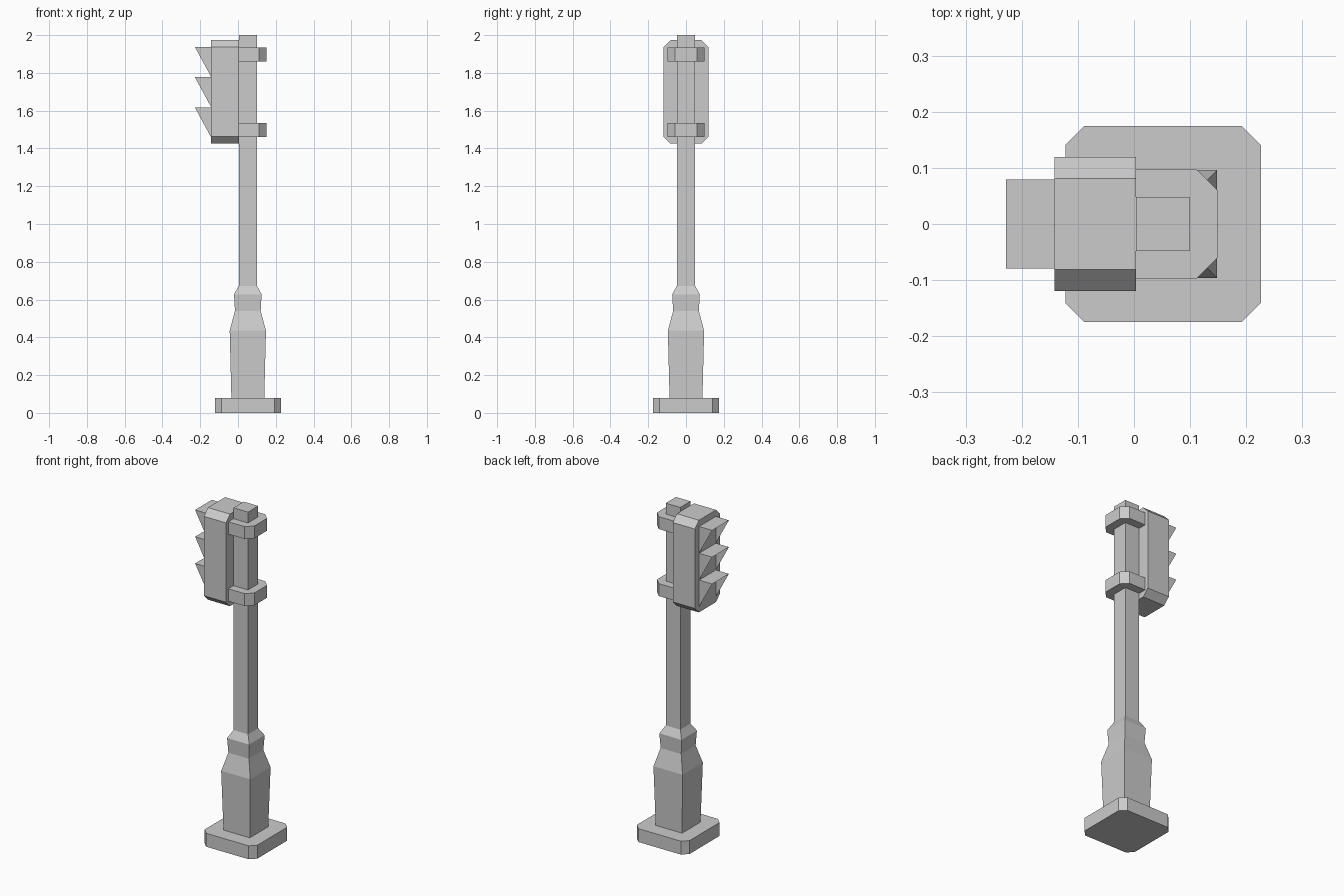
import bpy
import bmesh

if "Cube" in bpy.data.objects:
    bpy.data.objects.remove(bpy.data.objects["Cube"])

POLE_X = 0.052   # centre line of the pole
BACK_X = 0.004   # plane where the lamp housing meets the pole


def new_object(name, bm):
    bmesh.ops.remove_doubles(bm, verts=bm.verts, dist=1e-5)
    mesh = bpy.data.meshes.new(name)
    bm.to_mesh(mesh)
    bm.free()
    obj = bpy.data.objects.new(name, mesh)
    bpy.context.collection.objects.link(obj)
    return obj


def extrude_outline(name, points, offset):
    """Closed solid from a planar outline swept along an offset vector."""
    bm = bmesh.new()
    face = bm.faces.new([bm.verts.new(p) for p in points])
    result = bmesh.ops.extrude_face_region(bm, geom=[face], use_keep_orig=True)
    verts = [g for g in result["geom"] if isinstance(g, bmesh.types.BMVert)]
    bmesh.ops.translate(bm, vec=offset, verts=verts)
    bmesh.ops.recalc_face_normals(bm, faces=bm.faces)
    return new_object(name, bm)


def chamfered(hw, hh, c):
    """Rectangle outline with all four corners cut."""
    return [(hw, -hh + c), (hw, hh - c), (hw - c, hh), (-hw + c, hh),
            (-hw, hh - c), (-hw, -hh + c), (-hw + c, -hh), (hw - c, -hh)]


# Chamfered foot plate
extrude_outline("foot_plate",
                [(POLE_X + u, v, 0) for u, v in chamfered(0.1745, 0.1745, 0.034)],
                (0, 0, 0.08))

# Square pole lofted through (half width, height) sections
profile = [(0.087, 0.08), (0.096, 0.435), (0.068, 0.54),
           (0.073, 0.628), (0.048, 0.673), (0.048, 2.0)]
bm = bmesh.new()
rings = [[bm.verts.new((POLE_X + sx * h, sy * h, z))
          for sx, sy in ((-1, -1), (1, -1), (1, 1), (-1, 1))] for h, z in profile]
for low, high in zip(rings, rings[1:]):
    for i in range(4):
        j = (i + 1) % 4
        bm.faces.new((low[i], low[j], high[j], high[i]))
bm.faces.new(rings[0][::-1])
bm.faces.new(rings[-1])
new_object("pole", bm)

# Lamp housing, corners cut in the y-z plane
extrude_outline("lamp_housing",
                [(BACK_X, u, 1.70 + v) for u, v in chamfered(0.119, 0.275, 0.038)],
                (-0.146, 0, 0))

# Two clamps holding the housing to the pole
clamp = [(BACK_X, -0.097), (0.112, -0.097), (0.15, -0.059),
         (0.15, 0.059), (0.112, 0.097), (BACK_X, 0.097)]
for name, z in (("lower_clamp", 1.461), ("upper_clamp", 1.861)):
    extrude_outline(name, [(x, y, z) for x, y in clamp], (0, 0, 0.074))

# Three open visors: sheet roof with two triangular cheeks
for i, name in enumerate(("top_visor", "middle_visor", "bottom_visor")):
    z = 1.937 - i * 0.16
    bm = bmesh.new()
    sides = []
    for y in (-0.079, 0.079):
        sides.append([bm.verts.new(p) for p in
                      ((-0.142, y, z), (-0.228, y, z), (-0.142, y, z - 0.159))])
    near, far = sides
    bm.faces.new((near[0], far[0], far[1], near[1]))
    bm.faces.new((near[0], near[1], near[2]))
    bm.faces.new((far[0], far[2], far[1]))
    new_object(name, bm)
